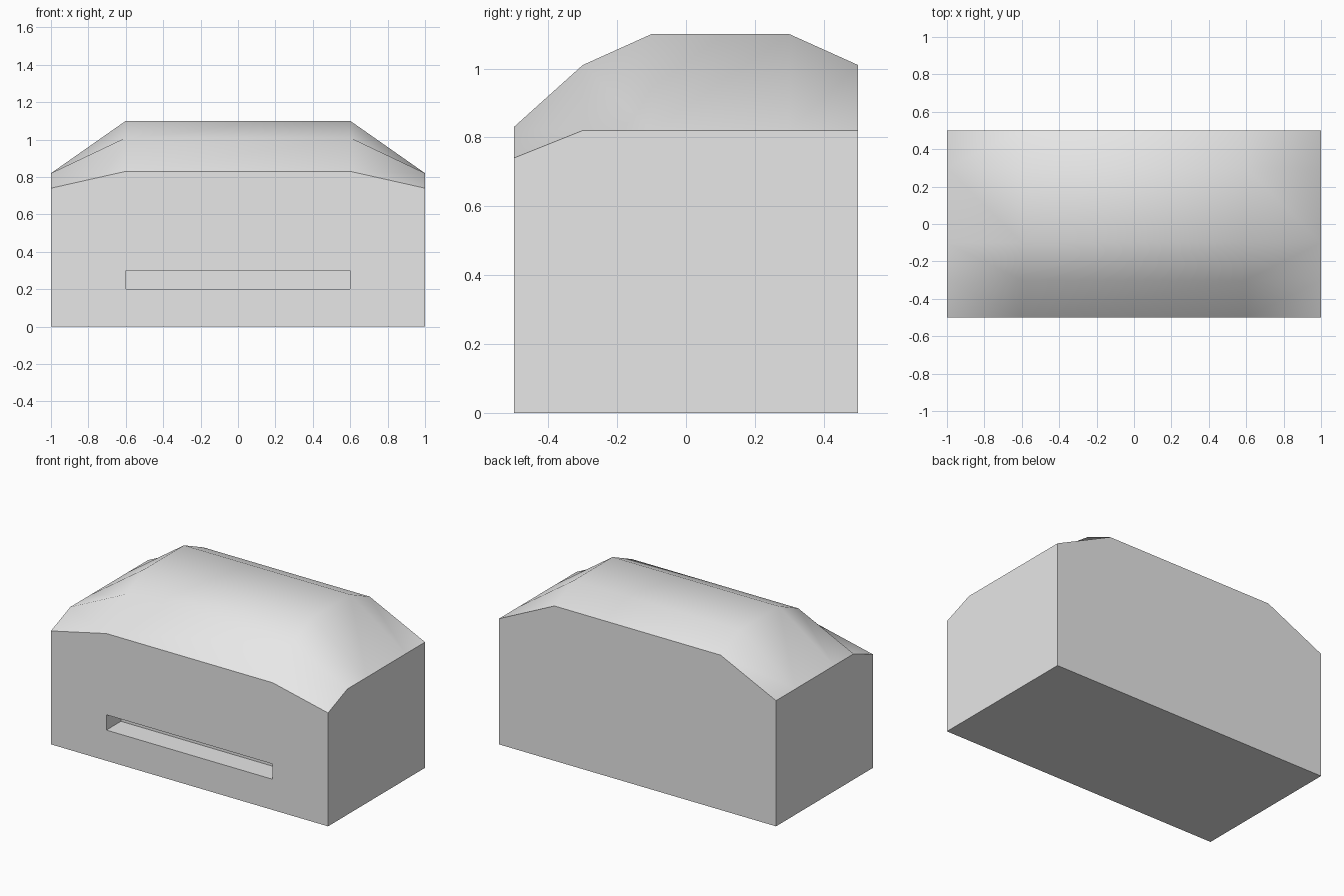
import bpy, bmesh
from math import radians

if "Cube" in bpy.data.objects:
    bpy.data.objects.remove(bpy.data.objects["Cube"], do_unlink=True)

# Single grey material
grey = bpy.data.materials.new("light_grey")
grey.use_nodes = True
colour = (0.8, 0.8, 0.8, 1)
grey.diffuse_color = colour
grey.node_tree.nodes["Principled BSDF"].inputs["Base Color"].default_value = colour


def make_object(name, bm):
    bmesh.ops.recalc_face_normals(bm, faces=bm.faces[:])
    mesh = bpy.data.meshes.new(name)
    bm.to_mesh(mesh)
    bm.free()
    mesh.materials.append(grey)
    obj = bpy.data.objects.new(name, mesh)
    bpy.context.collection.objects.link(obj)
    return obj


# Domed top: cross-sections along y, lower at both ends
depths = (-0.5, -0.3, -0.1, 0.3, 0.5)
middle = (0.83, 1.01, 1.1, 1.1, 1.01)
end = (0.74, 0.82, 0.82, 0.82, 0.82)
bm = bmesh.new()
rows = [[bm.verts.new((x, y, z)) for y, z in zip(depths, heights)]
        for x, heights in ((-1, end), (-0.6, middle), (0.6, middle), (1, end))]
hips = []
for i, (a, b) in enumerate(zip(rows, rows[1:])):
    for j in range(len(depths) - 1):
        face = bm.faces.new((a[j], b[j], b[j + 1], a[j + 1]))
        if i != 1:
            hips.append(face)

# Straight walls and flat base under the dome
fl, fr, br, bl = [bm.verts.new((x, y, 0))
                  for x, y in ((-1, -0.5), (1, -0.5), (1, 0.5), (-1, 0.5))]
bm.faces.new([r[0] for r in rows] + [fr, fl])
bm.faces.new([r[-1] for r in rows] + [br, bl])
bm.faces.new(rows[0] + [bl, fl])
bm.faces.new(rows[-1] + [br, fr])
bm.faces.new((fl, fr, br, bl))
bmesh.ops.triangulate(bm, faces=hips, quad_method='SHORT_EDGE')
body = make_object("body", bm)

# Slot recessed into the front wall
bm = bmesh.new()
bmesh.ops.create_cube(bm, size=1)
bmesh.ops.scale(bm, vec=(1.2, 0.3, 0.1), verts=bm.verts[:])
bmesh.ops.translate(bm, vec=(0, -0.5, 0.25), verts=bm.verts[:])
cutter = make_object("slot_cutter", bm)
cutter.hide_render = True

cut = body.modifiers.new("front_slot", 'BOOLEAN')
cut.operation = 'DIFFERENCE'
cut.solver = 'EXACT'
cut.object = cutter

bpy.ops.object.select_all(action='DESELECT')
body.select_set(True)
bpy.context.view_layer.objects.active = body
bpy.ops.object.modifier_apply(modifier=cut.name)
bpy.data.objects.remove(cutter, do_unlink=True)

# Smooth dome with crisp wall edges
bpy.ops.object.shade_smooth_by_angle(angle=radians(45))
